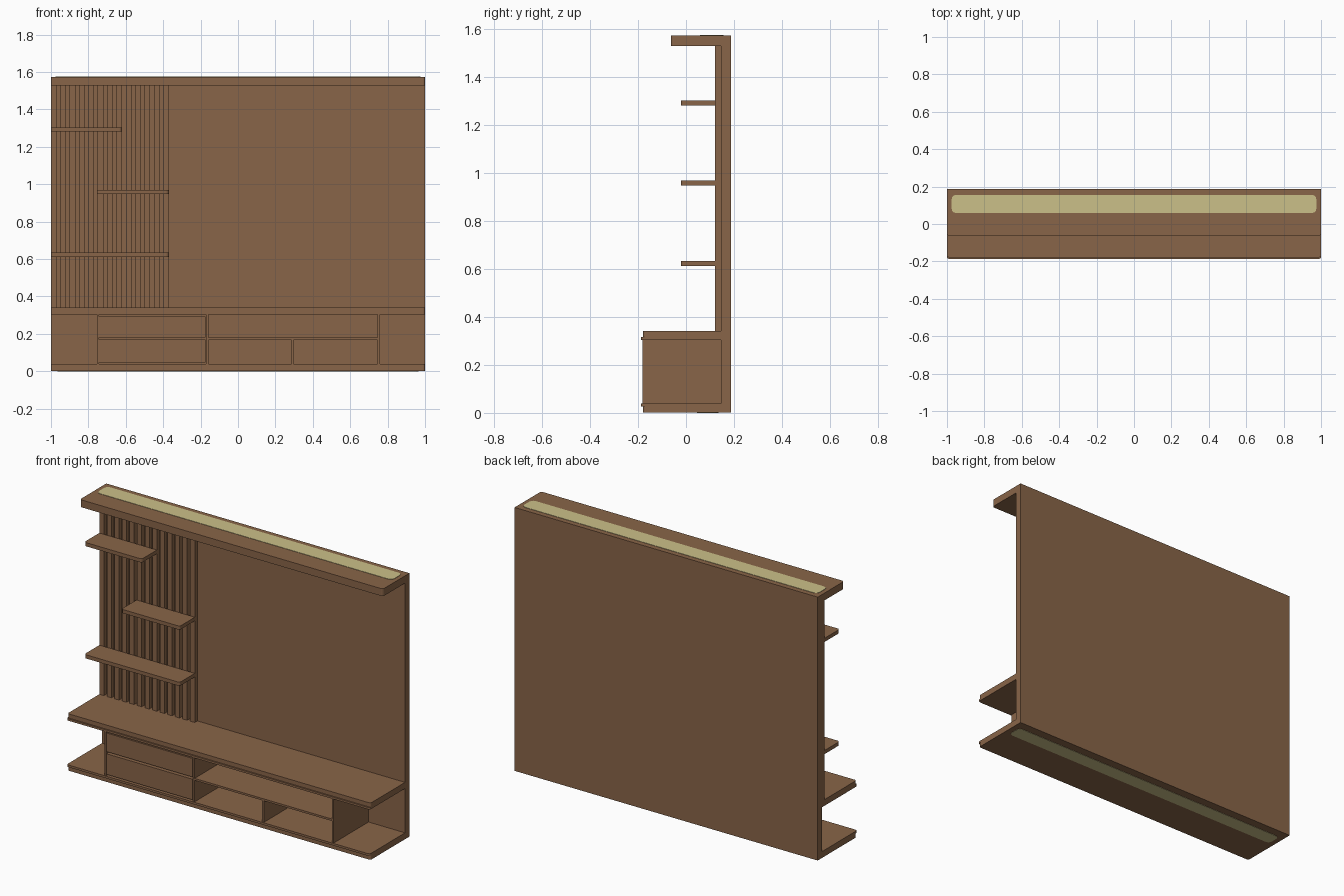
import bpy, bmesh

if "Cube" in bpy.data.objects:
    bpy.data.objects.remove(bpy.data.objects["Cube"])


def material(name, rgb):
    m = bpy.data.materials.new(name)
    m.diffuse_color = (*rgb, 1.0)
    m.use_nodes = True
    m.node_tree.nodes["Principled BSDF"].inputs["Base Color"].default_value = m.diffuse_color
    return m


WOOD = material("brown wood", (0.25, 0.13, 0.065))
GLOW = material("pale yellow light strip", (0.60, 0.53, 0.25))


def slab(name, x, y, z, round_front=0.0, round_all=0.0, mat=WOOD):
    """Box from ranges; optionally rounds vertical edges at the front or everywhere."""
    bm = bmesh.new()
    bmesh.ops.create_cube(bm, size=1.0)
    for v in bm.verts:
        v.co = [r[0] if c < 0 else r[1] for c, r in zip(v.co, (x, y, z))]
    r = round_all or round_front
    if r:
        edges = []
        for e in bm.edges:
            a, b = e.verts
            if abs(a.co.z - b.co.z) < 1e-6:
                continue
            if round_all or abs(a.co.y - y[0]) < 1e-6:
                edges.append(e)
        bmesh.ops.bevel(bm, geom=edges, offset=r, segments=3, profile=0.5,
                        affect='EDGES')
    bmesh.ops.recalc_face_normals(bm, faces=bm.faces[:])
    me = bpy.data.meshes.new(name)
    bm.to_mesh(me)
    bm.free()
    me.materials.append(mat)
    ob = bpy.data.objects.new(name, me)
    bpy.context.collection.objects.link(ob)
    return ob


BACK, PANEL, FRONT = 0.187, 0.146, -0.187
TOP = 1.575
FULL = (-1.0, 1.0)

# Wall panel and overhanging canopy
slab("back_panel", FULL, (PANEL, BACK), (0.002, 1.529))
slab("canopy", FULL, (-0.062, BACK), (1.529, TOP - 0.002), 0.012)

# Light strips on the top and underside
slab("top_light_strip", (-0.975, 0.975), (0.058, 0.156), (TOP - 0.003, TOP),
     round_all=0.025, mat=GLOW)
slab("bottom_light_strip", (-0.965, 0.965), (0.045, 0.135), (0.0, 0.003),
     round_all=0.025, mat=GLOW)

# Cabinet top and base, each with a slightly projecting lip
slab("cabinet_top", FULL, (-0.179, PANEL), (0.316, 0.341), 0.012)
slab("cabinet_top_lip", FULL, (FRONT, PANEL), (0.304, 0.316), 0.012)
slab("cabinet_base_lip", FULL, (FRONT, PANEL), (0.027, 0.040), 0.012)
slab("cabinet_base", FULL, (-0.179, PANEL), (0.002, 0.027), 0.012)

# Cabinet dividers and inner shelf; the two end bays stay open
INNER = (-0.182, PANEL)
for name, cx in (("left", -0.749), ("middle", -0.165), ("right", 0.753)):
    slab(name + "_divider", (cx - 0.006, cx + 0.006), INNER, (0.040, 0.304))
slab("inner_shelf", (-0.159, 0.747), INNER, (0.168, 0.180))
slab("lower_divider", (0.286, 0.298), INNER, (0.040, 0.168))

# Two drawers with finger gaps above them
for name, z in (("upper_drawer", (0.182, 0.293)), ("lower_drawer", (0.046, 0.169))):
    slab(name, (-0.743, -0.175), (-0.178, 0.13), z)

# Vertical slats
for i in range(13):
    x0 = -1.0 + i * 0.05
    slab(f"slat_{i + 1}", (x0, x0 + 0.03), (0.121, PANEL), (0.341, 1.529))

# Floating shelves on the slats
for name, x, z in (("low_shelf", (-1.0, -0.37), 0.623),
                   ("mid_shelf", (-0.755, -0.37), 0.958),
                   ("high_shelf", (-1.0, -0.62), 1.292)):
    slab(name, x, (-0.021, 0.122), (z - 0.011, z + 0.011), 0.014)
